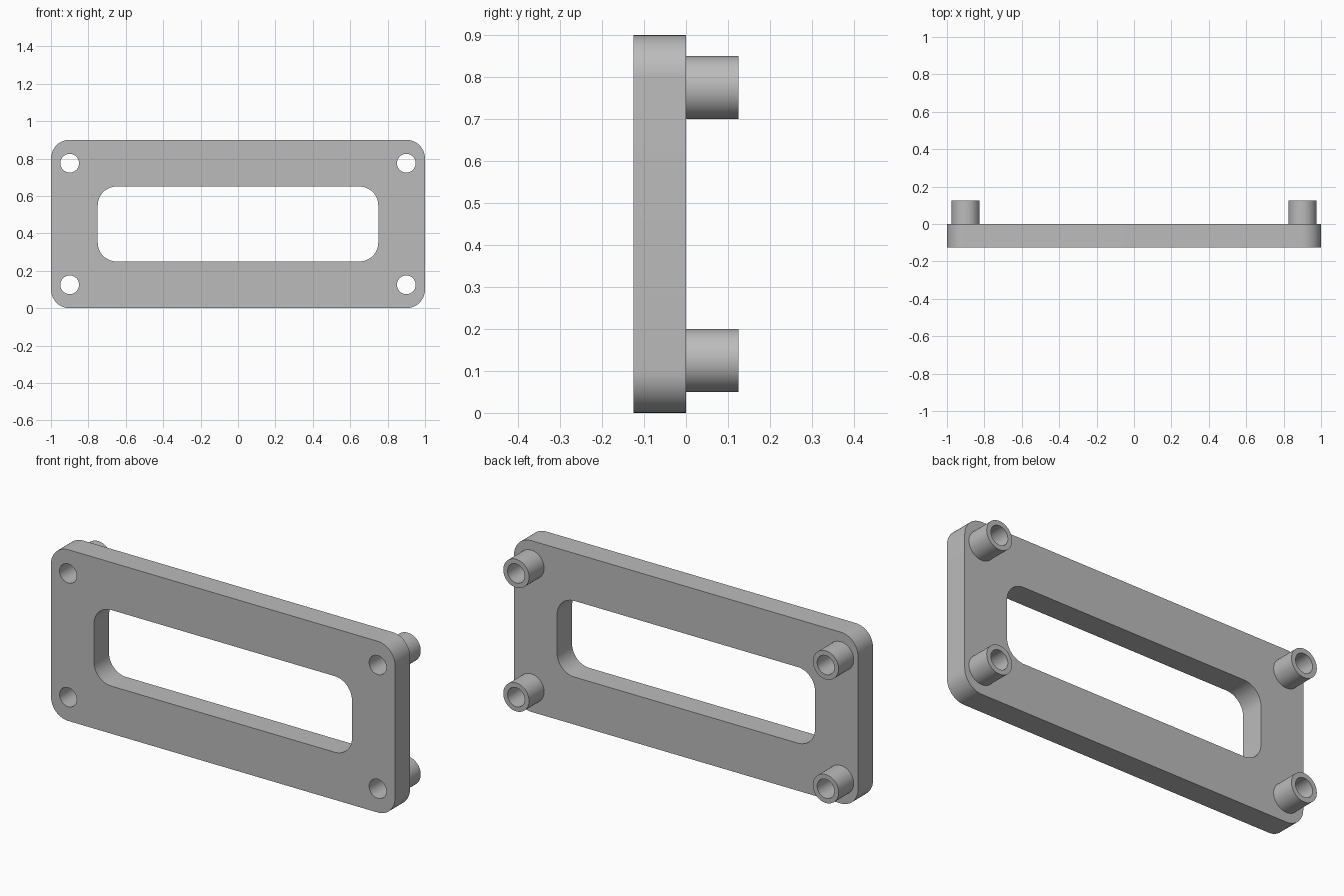
import bpy
import bmesh
from math import cos, sin, pi, radians

cube = bpy.data.objects.get("Cube")
if cube:
    bpy.data.objects.remove(cube, do_unlink=True)

grey = bpy.data.materials.new("plain grey")
grey.use_nodes = True
colour = (0.5, 0.5, 0.5, 1)
grey.diffuse_color = colour
grey.node_tree.nodes["Principled BSDF"].inputs["Base Color"].default_value = colour

MID_Z = 0.45
HOLE_X, HOLE_DZ = 0.9, 0.325
HOLE_R, BOSS_R = 0.05, 0.075
THICK = 0.125


def circle(cx, cz, r, n=48):
    return [(cx + r * cos(2 * pi * i / n), cz + r * sin(2 * pi * i / n)) for i in range(n)]


def rounded_rect(hx, hz, r, n=12):
    """Outline centred on the plate, with n segments per corner."""
    pts = []
    for k, (sx, sz) in enumerate([(1, 1), (-1, 1), (-1, -1), (1, -1)]):
        for i in range(n + 1):
            a = pi / 2 * (k + i / n)
            pts.append((sx * (hx - r) + r * cos(a), MID_Z + sz * (hz - r) + r * sin(a)))
    return pts


def extruded(name, outlines, y0, y1):
    """Fill the outlines, inner ones being holes, and extrude along y."""
    bm = bmesh.new()
    edges = []
    for pts in outlines:
        verts = [bm.verts.new((x, y0, z)) for x, z in pts]
        edges += [bm.edges.new((verts[i - 1], v)) for i, v in enumerate(verts)]
    bmesh.ops.triangle_fill(bm, edges=edges, use_beauty=True, normal=(0, -1, 0))
    ext = bmesh.ops.extrude_face_region(bm, geom=bm.faces[:], use_keep_orig=True)
    moved = [g for g in ext["geom"] if isinstance(g, bmesh.types.BMVert)]
    bmesh.ops.translate(bm, verts=moved, vec=(0, y1 - y0, 0))
    bmesh.ops.recalc_face_normals(bm, faces=bm.faces[:])
    mesh = bpy.data.meshes.new(name)
    bm.to_mesh(mesh)
    bm.free()
    mesh.materials.append(grey)
    obj = bpy.data.objects.new(name, mesh)
    bpy.context.collection.objects.link(obj)
    bpy.ops.object.select_all(action="DESELECT")
    obj.select_set(True)
    bpy.context.view_layer.objects.active = obj
    bpy.ops.object.shade_smooth_by_angle(angle=radians(30))
    return obj


corners = {
    f"{v}_{h}": (sx * HOLE_X, MID_Z + sz * HOLE_DZ)
    for h, sx in (("left", 1), ("right", -1))
    for v, sz in (("upper", 1), ("lower", -1))
}

# Plate with a central window and four screw holes
outlines = [rounded_rect(1.0, 0.45, 0.1), rounded_rect(0.75, 0.2, 0.1)]
outlines += [circle(x, z, HOLE_R) for x, z in corners.values()]
extruded("plate", outlines, -THICK, 0)

# Hollow bosses behind the screw holes
for where, (x, z) in corners.items():
    extruded(f"boss_{where}", [circle(x, z, BOSS_R), circle(x, z, HOLE_R)], 0, THICK)
